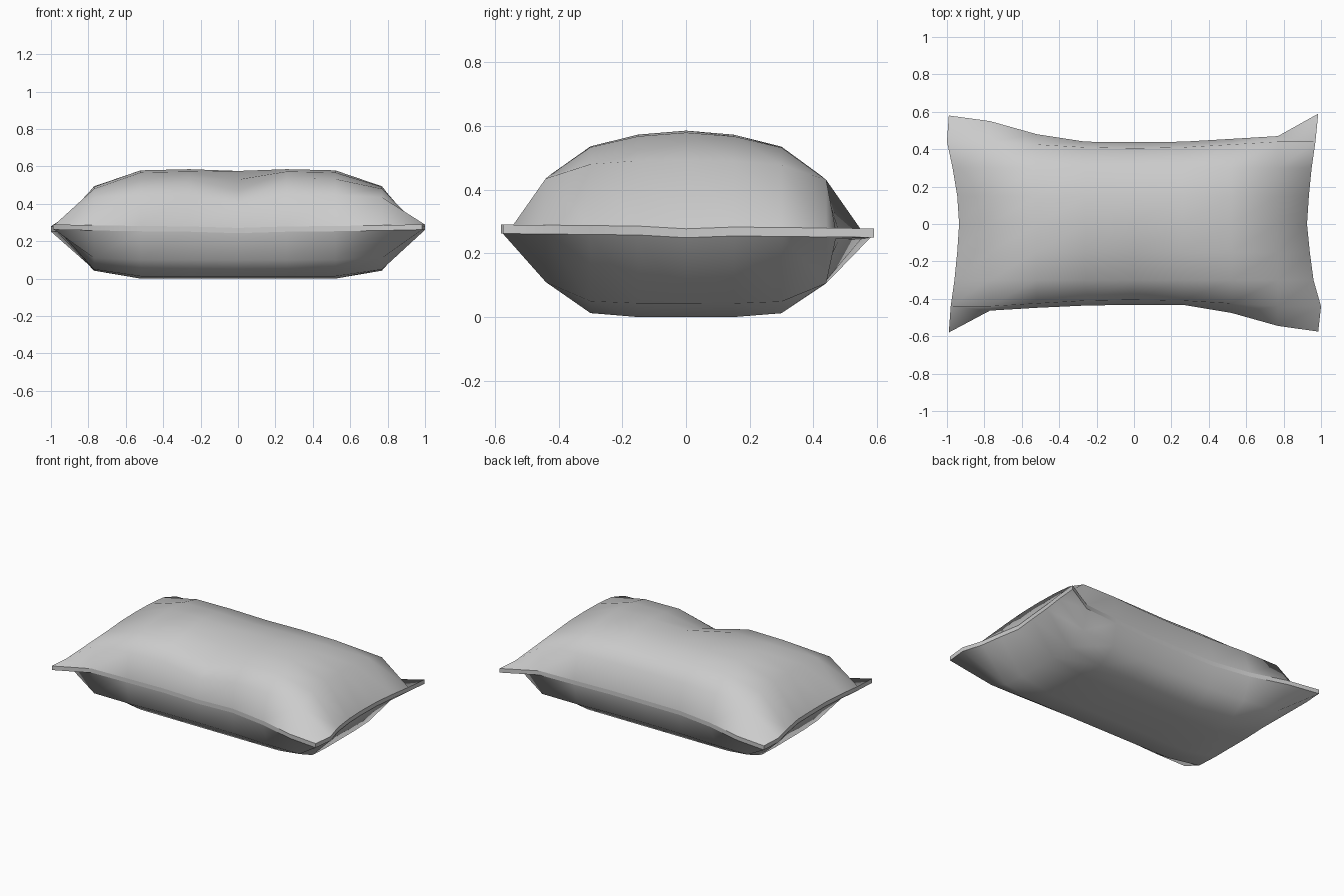
import bpy, bmesh

if "Cube" in bpy.data.objects:
    bpy.data.objects.remove(bpy.data.objects["Cube"])

N = 8
COLS = [-0.99, -0.77, -0.52, -0.26, 0, 0.26, 0.52, 0.77, 0.99]
ROWS = [-0.58, -0.44, -0.30, -0.15, 0, 0.15, 0.30, 0.44, 0.58]

# Seam outline seen from above (front/back: y per column, left/right: x per row)
FRONT = [-0.58, -0.463, -0.448, -0.436, -0.432, -0.432, -0.475, -0.545, -0.575]
BACK = [0.58, 0.55, 0.48, 0.44, 0.438, 0.44, 0.455, 0.47, 0.59]
LEFT = [-0.99, -0.98, -0.96, -0.945, -0.935, -0.945, -0.97, -1.0, -0.99]
RIGHT = [0.985, 1.0, 0.96, 0.94, 0.925, 0.935, 0.95, 0.97, 0.985]

# Puff factors from the rim to the middle
TOP_X, TOP_Y = [0, 0.70, 0.98, 1, 0.97], [0, 0.55, 0.84, 0.96, 1]
LOW_X, LOW_Y = [0, 0.83, 1, 1, 1], [0, 0.60, 0.95, 1, 1]
INNER_Y = [0.44, 0.44, 0.425, 0.41, 0.405]   # second row, by column


def puff(a, b):
    if a == 0 or b == 0:
        return 0
    return (a ** -3 + b ** -3 - 1) ** (-1 / 3)


def plan(i, j):
    if j == 0:
        return (LEFT[0] if i == 0 else RIGHT[0] if i == N else COLS[i]), FRONT[i]
    if j == N:
        return (LEFT[N] if i == 0 else RIGHT[N] if i == N else COLS[i]), BACK[i]
    if i == 0:
        return LEFT[j], ROWS[j]
    if i == N:
        return RIGHT[j], ROWS[j]
    y = ROWS[j]
    if j in (1, N - 1):
        y = INNER_Y[min(i, N - i)] * (1 if y > 0 else -1)
    return COLS[i], y


def seam_z(i, j):
    u, v = COLS[i] / 0.99, ROWS[j] / 0.58
    z = 0.258 + 0.012 * u * u - 0.006 * v
    if (i, j) in ((4, 0), (0, 4), (8, 4)):
        z -= 0.007
    return z


def height(i, j, top):
    a, b = min(i, N - i), min(j, N - j)
    s = seam_z(i, j)
    if not top:
        k = puff(LOW_X[a], LOW_Y[b])
        return (s - 0.014) * (1 - k)
    z = s + 0.014 + (0.585 - s - 0.014) * puff(TOP_X[a], TOP_Y[b])
    # dent in the middle of the front shoulder
    if i == 4 and 0 < j < 4:
        z -= (0, 0.05, 0.06, 0.035)[j]
    return z


bm = bmesh.new()
layers = []
for top in (True, False):
    layers.append([[bm.verts.new((*plan(i, j), height(i, j, top)))
                    for j in range(N + 1)] for i in range(N + 1)])

# Upper and lower cloth panels
for g, up in zip(layers, (True, False)):
    for i in range(N):
        for j in range(N):
            f = [g[i][j], g[i + 1][j], g[i + 1][j + 1], g[i][j + 1]]
            bm.faces.new(f if up else f[::-1])

# Thin seam band joining the panels
rim = ([(i, 0) for i in range(N)] + [(N, j) for j in range(N)] +
       [(i, N) for i in range(N, 0, -1)] + [(0, j) for j in range(N, 0, -1)])
t, b = layers
for (i, j), (k, l) in zip(rim, rim[1:] + rim[:1]):
    bm.faces.new([b[i][j], b[k][l], t[k][l], t[i][j]])
    for g in layers:
        bm.edges.get((g[i][j], g[k][l])).smooth = False
for i, j in ((0, 0), (N, 0), (0, N), (N, N)):
    bm.edges.get((t[i][j], b[i][j])).smooth = False
for f in bm.faces:
    f.smooth = True
bmesh.ops.recalc_face_normals(bm, faces=bm.faces)

mesh = bpy.data.meshes.new("pillow")
bm.to_mesh(mesh)
bm.free()
bpy.context.collection.objects.link(bpy.data.objects.new("pillow", mesh))
